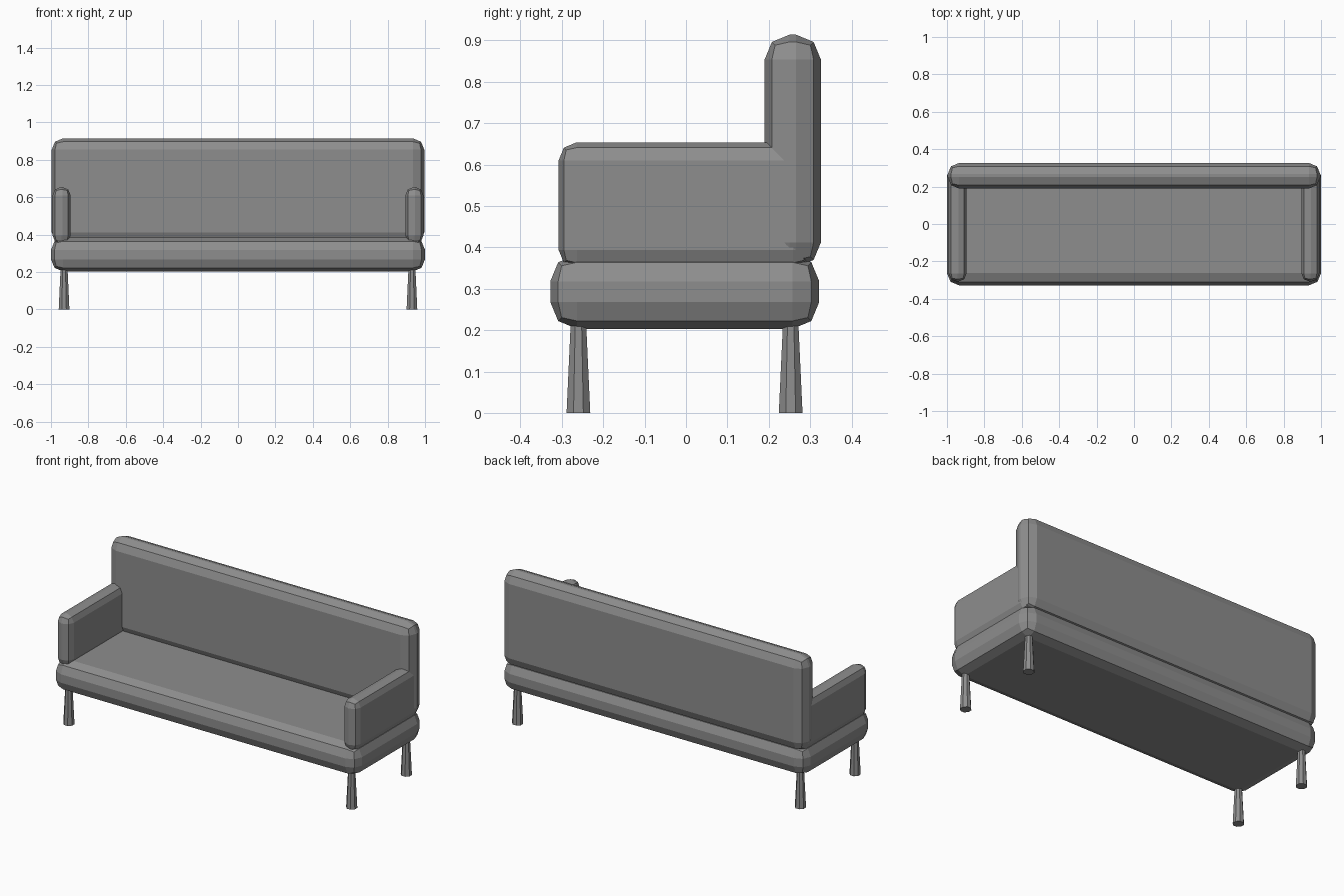
import bpy
import math

if "Cube" in bpy.data.objects:
    bpy.data.objects.remove(bpy.data.objects["Cube"], do_unlink=True)

# Single grey used for upholstery and legs
GREY = (0.27, 0.27, 0.27, 1.0)
grey = bpy.data.materials.new("neutral_grey")
grey.use_nodes = True
grey.diffuse_color = GREY
grey.node_tree.nodes["Principled BSDF"].inputs["Base Color"].default_value = GREY


def cushion(name, low, high, bevel):
    """Box between two corners with chunky two-step rounded edges."""
    bpy.ops.mesh.primitive_cube_add(size=1)
    obj = bpy.context.object
    obj.name = name
    obj.location = [(a + b) / 2 for a, b in zip(low, high)]
    obj.scale = [b - a for a, b in zip(low, high)]
    bpy.ops.object.transform_apply(location=False, rotation=False, scale=True)
    mod = obj.modifiers.new("rounded_edges", "BEVEL")
    mod.width = bevel
    mod.segments = 2
    mod.limit_method = "NONE"
    obj.data.materials.append(grey)
    return obj


def leg(name, x, y):
    """Faceted leg, wider at the floor."""
    height = 0.22
    bpy.ops.mesh.primitive_cone_add(
        vertices=8, radius1=0.031, radius2=0.02, depth=height,
        location=(x, y, height / 2), rotation=(0, 0, math.pi / 8))
    obj = bpy.context.object
    obj.name = name
    obj.data.materials.append(grey)


# Seat and backrest
cushion("seat", (-1, -0.328, 0.203), (1, 0.322, 0.383), 0.065)
cushion("backrest", (-0.996, 0.19, 0.352), (0.996, 0.326, 0.914), 0.06)

# Armrests and legs on both sides
for side, sign in (("left", 1), ("right", -1)):
    xs = sorted((sign * 0.895, sign * 0.991))
    cushion(side + "_armrest", (xs[0], -0.308, 0.35), (xs[1], 0.303, 0.654), 0.044)
    leg("front_" + side + "_leg", sign * 0.93, -0.26)
    leg("back_" + side + "_leg", sign * 0.93, 0.253)
